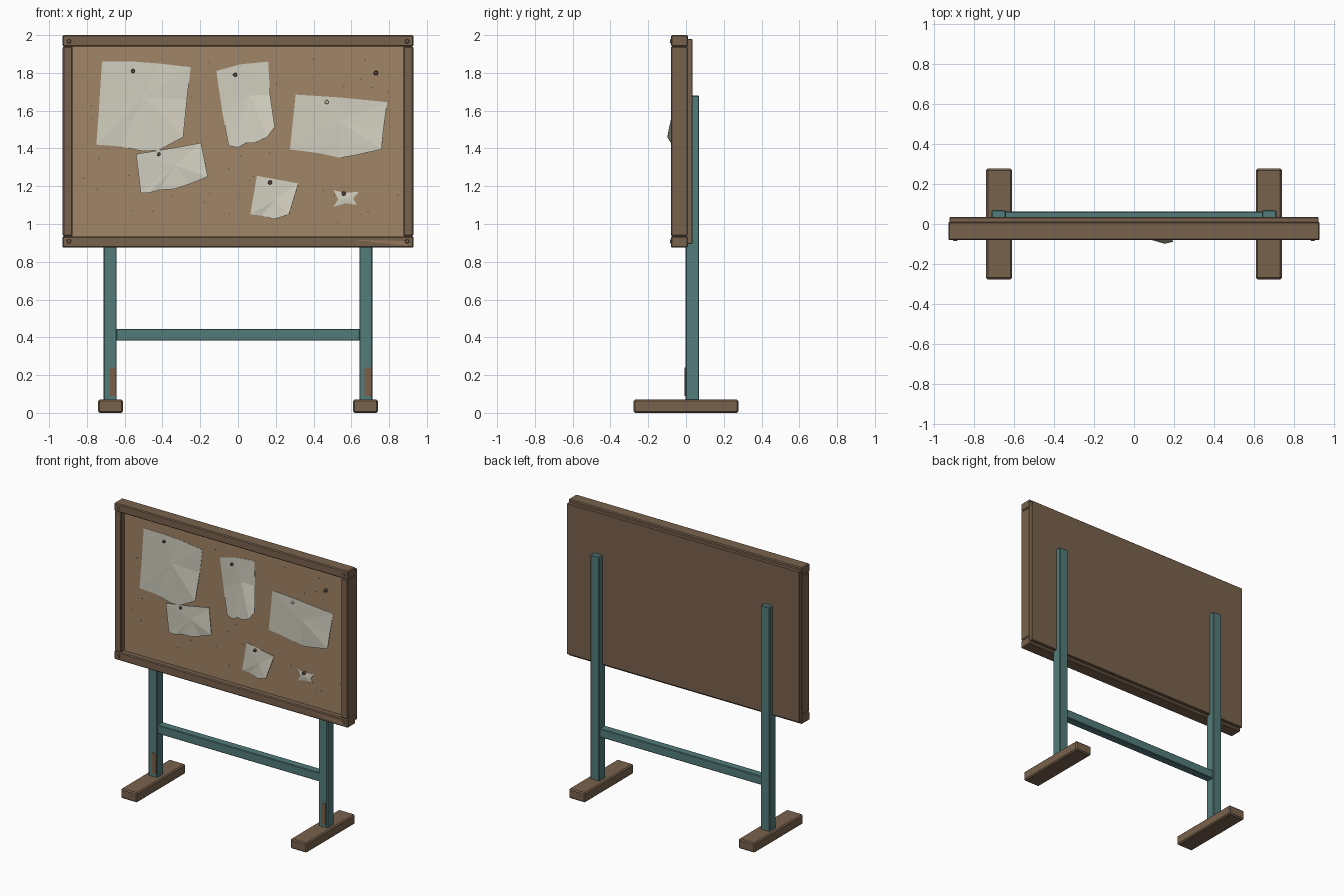
import bpy, bmesh, math, random
from mathutils import Matrix, Vector

cube = bpy.data.objects.get("Cube")
if cube:
    bpy.data.objects.remove(cube, do_unlink=True)


def make_material(name, red, green, blue):
    def linear(c):
        c /= 255
        return c / 12.92 if c < 0.04045 else ((c + 0.055) / 1.055) ** 2.4
    colour = (linear(red), linear(green), linear(blue), 1)
    mat = bpy.data.materials.new(name)
    mat.use_nodes = True
    mat.diffuse_color = colour
    shader = mat.node_tree.nodes["Principled BSDF"]
    shader.inputs["Base Color"].default_value = colour
    shader.inputs["Roughness"].default_value = 0.8
    return mat


wood = make_material("brown wood", 121, 98, 77)
bare_wood = make_material("bare wood", 152, 118, 92)
cork = make_material("cork", 160, 133, 103)
paper = make_material("paper", 208, 205, 190)
teal = make_material("teal paint", 82, 124, 122)
rust = make_material("rust", 122, 94, 74)
pin_dark = make_material("dark pin", 92, 74, 66)
pin_pale = make_material("pale pin", 205, 200, 180)
hole = make_material("pin hole", 108, 86, 66)


def finish(name, bm, mat):
    bmesh.ops.recalc_face_normals(bm, faces=bm.faces)
    mesh = bpy.data.meshes.new(name)
    bm.to_mesh(mesh)
    bm.free()
    mesh.materials.append(mat)
    obj = bpy.data.objects.new(name, mesh)
    bpy.context.collection.objects.link(obj)
    return obj


def box(name, mat, xs, ys, zs, bevel=0.006):
    """Box between the given limits, with chamfered edges."""
    bm = bmesh.new()
    spans = (xs, ys, zs)
    size = [hi - lo for lo, hi in spans]
    middle = Vector([(hi + lo) / 2 for lo, hi in spans])
    bmesh.ops.create_cube(bm, size=1, matrix=Matrix.Translation(middle) @ Matrix.Diagonal((*size, 1)))
    if bevel:
        bmesh.ops.bevel(bm, geom=bm.edges[:], offset=bevel, segments=1, affect='EDGES')
    return finish(name, bm, mat)


def add_disc(bm, x, y, z, radius, depth, taper=1.0, sides=12):
    """Short round stud whose back sits at y and which points to the front."""
    place = Matrix.Translation((x, y - depth / 2, z)) @ Matrix.Rotation(math.pi / 2, 4, 'X')
    bmesh.ops.create_cone(bm, cap_ends=True, segments=sides, radius1=radius,
                          radius2=radius * taper, depth=depth, matrix=place)


def mirrored(span, side):
    return sorted(side * v for v in span)


# Board: frame, cork face and backing
FRAME_Y = (-0.08, 0.01)
CORK_Y = -0.04
box("frame_top", wood, (-0.93, 0.93), FRAME_Y, (1.94, 2.0))
box("frame_bottom", wood, (-0.93, 0.93), FRAME_Y, (0.875, 0.935))
box("cork_panel", cork, (-0.89, 0.89), (CORK_Y, 0.005), (0.92, 1.95), 0)
box("backing_board", wood, (-0.925, 0.925), (0, 0.034), (0.895, 1.98), 0.003)

# Stand and frame sides, one of each per side
for side, label in ((1, "left"), (-1, "right")):
    box("frame_side_" + label, wood, mirrored((0.875, 0.928), side), FRAME_Y, (0.935, 1.94))
    box("post_" + label, teal, mirrored((0.642, 0.713), side), (-0.003, 0.07), (0.06, 1.68), 0.005)
    box("foot_" + label, wood, mirrored((0.61, 0.74), side), (-0.277, 0.277), (0, 0.07), 0.008)
    rust_x = 0.687 if side > 0 else -0.664
    box("rust_patch_" + label, rust, (rust_x - 0.016, rust_x + 0.016), (-0.007, 0), (0.09, 0.24), 0)
box("cross_rail", teal, (-0.645, 0.645), (0.004, 0.062), (0.382, 0.445), 0.004)

# Frame corner screws
bm = bmesh.new()
for x in (-0.895, 0.895):
    for z in (0.908, 1.967):
        add_disc(bm, x, -0.079, z, 0.012, 0.007, 0.7)
finish("corner_screws", bm, wood)

# Worn sliver on the lower frame
bm = bmesh.new()
bm.faces.new([bm.verts.new((x, -0.081, z)) for x, z in ((0.62, 0.915), (0.9, 0.885), (0.9, 0.91))])
finish("worn_sliver", bm, bare_wood)


def sheet(name, centre, lift, outline, gap=0.004):
    """Creased paper: a fan about its centre, lower left-hand corner curled forward."""
    bm = bmesh.new()
    base = CORK_Y - gap
    cx, cz = centre
    reach = max(x - cx - (z - cz) for x, z in outline)
    hub = bm.verts.new((cx, base - 0.006, cz))
    rim = []
    for i, (x, z) in enumerate(outline):
        curl = max(0, (x - cx - (z - cz)) / reach) ** 3 * lift
        rim.append(bm.verts.new((x, base - curl - 0.003 * (i % 2), z)))
    for a, b in zip(rim, rim[1:] + rim[:1]):
        bm.faces.new((hub, a, b))
    obj = finish(name, bm, paper)
    mod = obj.modifiers.new("thickness", 'SOLIDIFY')
    mod.thickness = 0.002


# Pinned papers
sheet("paper_large", (-.5, 1.67), .025, [
    (-.72, 1.86), (-.55, 1.86), (-.42, 1.85), (-.25, 1.83), (-.27, 1.66), (-.29, 1.46),
    (-.42, 1.39), (-.5, 1.385), (-.62, 1.41), (-.75, 1.42), (-.735, 1.63)])
sheet("paper_tall", (.06, 1.68), .052, [
    (-.115, 1.81), (.01, 1.845), (.16, 1.86), (.17, 1.685), (.195, 1.515), (.155, 1.46),
    (.09, 1.43), (.045, 1.43), (0, 1.405), (-.05, 1.415), (-.085, 1.605)])
sheet("paper_wide", (.54, 1.54), .025, [
    (.305, 1.685), (.54, 1.67), (.79, 1.645), (.77, 1.5), (.76, 1.395), (.6, 1.36),
    (.54, 1.35), (.43, 1.375), (.275, 1.395)])
sheet("paper_tilted", (-.335, 1.31), .02, [
    (-.54, 1.37), (-.36, 1.4), (-.195, 1.43), (-.16, 1.25), (-.26, 1.21), (-.335, 1.185),
    (-.415, 1.18), (-.47, 1.165), (-.515, 1.165)], 0.01)
sheet("paper_small", (.2, 1.13), .025, [
    (.1, 1.255), (.32, 1.215), (.27, 1.05), (.19, 1.025), (.125, 1.045), (.065, 1.05)])
sheet("paper_scrap", (.57, 1.137), .004, [
    (.505, 1.18), (.56, 1.165), (.64, 1.17), (.61, 1.135), (.63, 1.1), (.57, 1.11),
    (.505, 1.09), (.53, 1.13)])

# Push pins
bm = bmesh.new()
for x, z in ((-.555, 1.81), (-.015, 1.79), (-.42, 1.37), (.17, 1.22), (.56, 1.16), (.73, 1.8)):
    add_disc(bm, x, CORK_Y, z, 0.012, 0.02, 0.75)
finish("dark_pins", bm, pin_dark)
bm = bmesh.new()
add_disc(bm, .47, CORK_Y, 1.645, 0.012, 0.02, 0.75)
finish("pale_pin", bm, pin_pale)

# Old pin holes scattered over the cork
random.seed(4)
bm = bmesh.new()
for _ in range(45):
    add_disc(bm, random.uniform(-.85, .85), CORK_Y, random.uniform(.97, 1.91), 0.004, 0.001, 1, 6)
finish("pin_holes", bm, hole)
